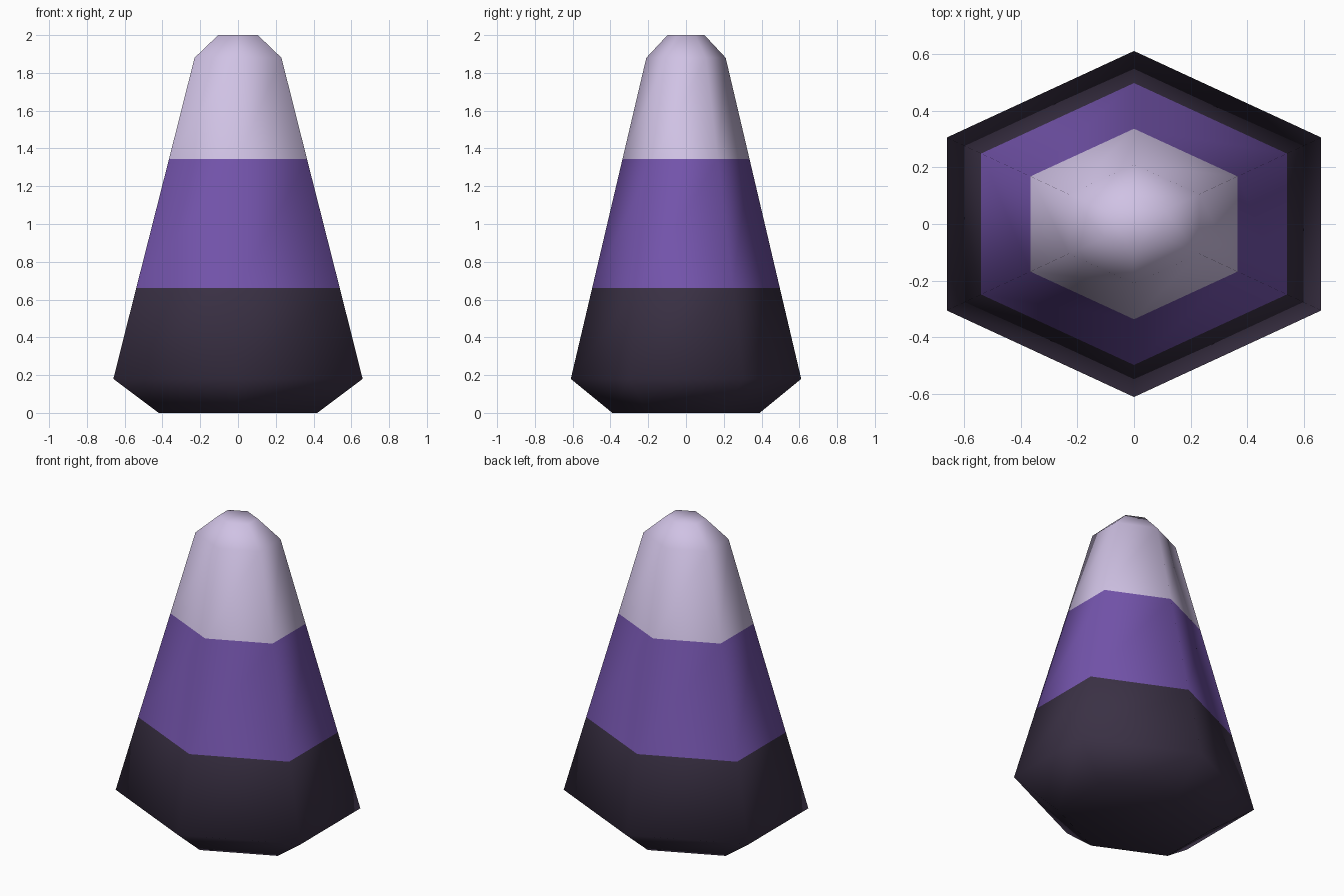
import bpy, bmesh, math

if "Cube" in bpy.data.objects:
    bpy.data.objects.remove(bpy.data.objects["Cube"])


def material(name, rgb):
    m = bpy.data.materials.new(name)
    m.diffuse_color = (*rgb, 1)
    m.use_nodes = True
    m.node_tree.nodes["Principled BSDF"].inputs["Base Color"].default_value = m.diffuse_color
    return m


# Profile: height, half width in x, half depth in y
PROFILE = [(0.0, 0.42, 0.39), (0.18, 0.66, 0.61), (0.66, 0.539, 0.497),
           (1.345, 0.365, 0.336), (1.88, 0.23, 0.21), (2.0, 0.105, 0.098)]
SIDES = 6

# Stacked hexagonal rings with corners at front and back
bm = bmesh.new()
rings = []
for z, hx, hy in PROFILE:
    rx = hx / math.cos(math.pi / 6)
    angles = [math.pi / 2 + i * math.tau / SIDES for i in range(SIDES)]
    rings.append([bm.verts.new((rx * math.cos(a), hy * math.sin(a), z)) for a in angles])

# Side walls and end caps
for low, high in zip(rings, rings[1:]):
    for i in range(SIDES):
        j = (i + 1) % SIDES
        bm.faces.new((low[i], low[j], high[j], high[i]))
bm.faces.new(rings[0][::-1])
bm.faces.new(rings[-1])

# Colour bands by height, soft shading throughout
for f in bm.faces:
    z = f.calc_center_median().z
    f.material_index = 0 if z < 0.66 else 1 if z < 1.345 else 2
    f.smooth = True
bmesh.ops.recalc_face_normals(bm, faces=bm.faces)

mesh = bpy.data.meshes.new("candy_corn")
bm.to_mesh(mesh)
bm.free()
for name, rgb in (("dark plum", (0.042, 0.030, 0.058)),
                  ("purple", (0.174, 0.089, 0.413)),
                  ("pale lilac", (0.63, 0.54, 0.78))):
    mesh.materials.append(material(name, rgb))
bpy.context.collection.objects.link(bpy.data.objects.new("candy_corn", mesh))
